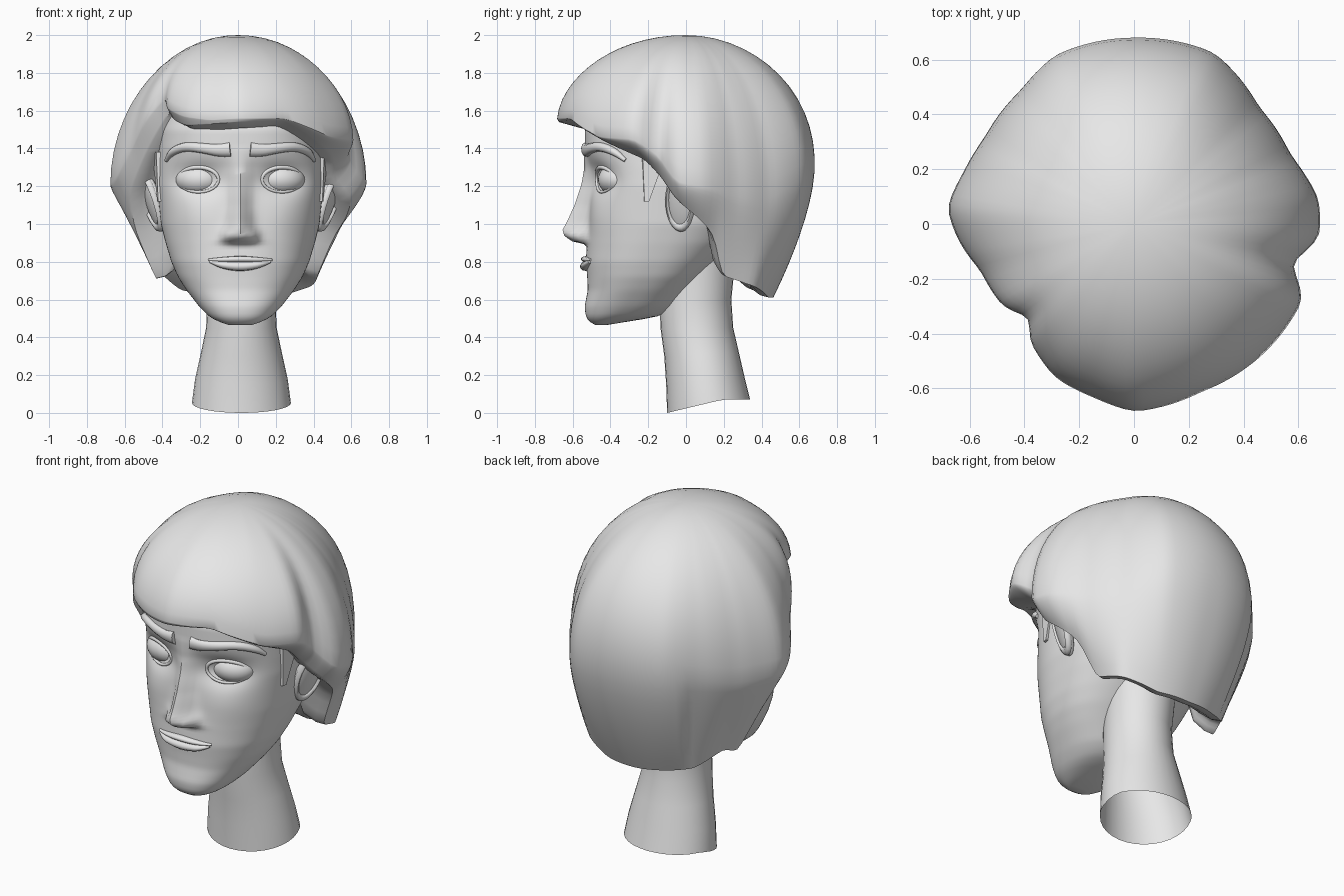
import bpy, bmesh, math
from math import sin, cos, pi, radians, exp
from mathutils import Vector

if "Cube" in bpy.data.objects:
    bpy.data.objects.remove(bpy.data.objects["Cube"])

clay = bpy.data.materials.new("plain_grey")
clay.diffuse_color = (0.8, 0.8, 0.8, 1)
clay.use_nodes = True
clay.node_tree.nodes["Principled BSDF"].inputs["Base Color"].default_value = clay.diffuse_color
XC = 0.012  # middle line of the face


def finish(ob, angle=50):
    ob.data.materials.clear()
    ob.data.materials.append(clay)
    bpy.ops.object.select_all(action='DESELECT')
    ob.select_set(True)
    bpy.context.view_layer.objects.active = ob
    bpy.ops.object.shade_smooth_by_angle(angle=radians(angle))
    return ob


def loft(name, rings, closed=False, angle=50, caps=True):
    """Skin equal-length rings of points, with end caps unless looped or open."""
    bm = bmesh.new()
    vs = [[bm.verts.new(p) for p in ring] for ring in rings]
    n, m = len(vs[0]), len(vs)
    for i in range(m if closed else m - 1):
        a, b = vs[i], vs[(i + 1) % m]
        for j in range(n):
            k = (j + 1) % n
            bm.faces.new((a[j], a[k], b[k], b[j]))
    if caps and not closed:
        bm.faces.new(vs[0])
        bm.faces.new(vs[-1])
    bmesh.ops.remove_doubles(bm, verts=bm.verts, dist=1e-5)
    bmesh.ops.recalc_face_normals(bm, faces=bm.faces)
    me = bpy.data.meshes.new(name)
    bm.to_mesh(me)
    bm.free()
    ob = bpy.data.objects.new(name, me)
    bpy.context.collection.objects.link(ob)
    return finish(ob, angle)


def lerp_rows(rows, t):
    """Linear lookup in rows whose first item is the key."""
    if t <= rows[0][0]:
        return rows[0][1:]
    for a, b in zip(rows, rows[1:]):
        if t <= b[0]:
            k = (t - a[0]) / (b[0] - a[0])
            return [p + (q - p) * k for p, q in zip(a[1:], b[1:])]
    return rows[-1][1:]


def smooth_rows(rows, t, d):
    s = [lerp_rows(rows, t + d * k) for k in (-1, -.5, 0, .5, 1)]
    return [sum(c) / 5 for c in zip(*s)]


# Head: height, half width, front, back, depth of the widest line
HEAD = [(.465, .06, -.48, -.42, -.45), (.48, .11, -.51, -.33, -.42),
        (.51, .165, -.53, -.14, -.36), (.56, .215, -.537, -.06, -.30),
        (.65, .285, -.52, .02, -.24), (.72, .33, -.523, .09, -.20),
        (.80, .365, -.53, .17, -.17), (.90, .395, -.525, .27, -.13),
        (1.0, .42, -.515, .34, -.10), (1.2, .44, -.505, .40, -.10),
        (1.3, .44, -.51, .42, -.10), (1.4, .435, -.535, .42, -.10),
        (1.5, .425, -.535, .42, -.10), (1.6, .39, -.49, .40, -.10),
        (1.75, .28, -.34, .30, -.05)]
# Nose: height, projection, half width
NOSE = [(.89, 0, .08), (.91, .085, .075), (.94, .125, .065), (.97, .135, .06),
        (1.02, .112, .052), (1.1, .08, .045), (1.23, .045, .045),
        (1.32, .025, .05), (1.41, 0, .06)]
N = 2.3
EYE_X, EYE_Z = .22, 1.235


def bump(x, z):
    """Outward relief of nose, nostrils, eye sockets and cheeks."""
    x = abs(x)
    amp, wid = lerp_rows(NOSE, z)
    out = amp * exp(-(x / wid) ** 2)
    out += .04 * exp(-((x - .065) / .028) ** 2 - ((z - .94) / .028) ** 2)
    out -= .055 * exp(-((x - EYE_X) / .12) ** 2 - ((z - EYE_Z) / .075) ** 2)
    out += .012 * exp(-((x - .25) / .13) ** 2 - ((z - 1.03) / .1) ** 2)
    return out


def surf(x, z):
    """Face depth at a point of the front."""
    w, f, b, cy = smooth_rows(HEAD, z, .012)
    u = min(abs(x - XC) / w, .995)
    c = (1 - u ** N) ** (1 / N)
    return cy - (cy - f) * c - bump(x - XC, z) * min(1, c * 1.5)


rings = []
for i in range(85):
    z = .465 + 1.285 * i / 84
    w, f, b, cy = smooth_rows(HEAD, z, .012) if i else HEAD[0][1:]
    ring = []
    for j in range(120):
        a = 2 * pi * j / 120
        s, c = sin(a), cos(a)
        x = w * math.copysign(abs(s) ** (2 / N), s)
        k = abs(c) ** (2 / N)
        y = cy - (cy - f) * k - bump(x, z) * min(1, k * 1.5) if c > 0 else cy + (b - cy) * k
        ring.append((x + XC, y, z))
    rings.append(ring)
loft("head", rings)

# Neck, open at the slanted foot: height, half width, front, back, slant
rings = []
for z, w, f, b, tilt in [(0, .262, -.10, .34, .07), (.15, .245, -.105, .31, .04),
                         (.3, .215, -.115, .28, .02), (.45, .187, -.135, .25, 0),
                         (.6, .18, -.14, .24, 0), (.8, .19, -.12, .26, 0), (.95, .2, -.1, .28, 0)]:
    ring = []
    for j in range(32):
        a = 2 * pi * j / 32
        k = .5 - .5 * cos(a)
        ring.append((.018 + w * sin(a), f + (b - f) * k, z + tilt * min(1, k * 1.5)))
    rings.append(ring)
loft("neck", rings, caps=False)

# Hair: azimuth from the front, widest radius and height, edge radius and height
HAIR = [(0, .685, 1.56, .675, 1.54), (22, .66, 1.56, .64, 1.55),
        (47, .67, 1.46, .58, 1.42), (66, .675, 1.45, .53, 1.34),
        (76, .59, 1.36, .51, 1.24), (86, .68, 1.22, .60, 1.12),
        (98, .68, 1.2, .57, 1.02), (106, .65, 1.18, .53, .94), (114, .625, 1.15, .46, .73),
        (133, .625, 1.13, .53, .67), (155, .69, 1.24, .48, .61),
        (180, .68, 1.28, .46, .61), (205, .68, 1.28, .46, .63),
        (220, .64, 1.25, .47, .65), (240, .63, 1.2, .47, .74),
        (253, .65, 1.2, .45, .70), (265, .685, 1.2, .55, .98),
        (275, .645, 1.25, .57, 1.15), (287, .585, 1.4, .54, 1.3),
        (302, .565, 1.57, .51, 1.47), (312, .51, 1.68, .48, 1.6),
        (318, .57, 1.62, .52, 1.56), (333, .63, 1.57, .60, 1.52), (347, .65, 1.55, .64, 1.53)]
WRAP = [(HAIR[-1][0] - 360, *HAIR[-1][1:])] + HAIR + [(360, *HAIR[0][1:]), (382, *HAIR[1][1:])]
columns = []
for j in range(120):
    deg = j * 3
    a = radians(deg)
    R, zw, re, ze = smooth_rows(WRAP, deg, 2.5)
    R2, zw2 = smooth_rows(WRAP, deg, 20)[:2]
    front = max(0, cos(a))
    power = 1.5 if deg < 215 else 1.15
    prof = []
    for t in range(15):
        # even out the waves towards the crown, fill out the back
        q = t * pi / 28
        k = sin(q) ** 2
        r, h = R2 + (R - R2) * k, zw2 + (zw - zw2) * k
        prof.append((r * sin(q) * (1 - .03 * cos(a) * sin(2 * q)), h + (2 - h) * cos(q)))
    for t in range(1, 9):
        s = t / 8
        prof.append((R - (R - re) * s ** power, zw + (ze - zw) * s))
    # turned-in edge and underside, sloping down to the forehead in front
    prof += [(re - .05 - .07 * front, ze + .012 - .045 * front),
             (re * .75, ze + .06), (.28, max(ze + .12, 1.0))]
    columns.append([(r * sin(a), -r * cos(a), z) for r, z in prof])
loft("hair", list(zip(*columns)), angle=45)


def strip(name, pts, depth, closed=False):
    """Lens-shaped band laid on the face; pts are x, height, half thickness."""
    n = len(pts)
    rings = []
    for i, (x, z, h) in enumerate(pts):
        p = pts[(i - 1) % n] if closed else pts[max(i - 1, 0)]
        q = pts[(i + 1) % n] if closed else pts[min(i + 1, n - 1)]
        e = .006
        nor = Vector(((surf(x + e, z) - surf(x - e, z)) / (2 * e), -1,
                      (surf(x, z + e) - surf(x, z - e)) / (2 * e))).normalized()
        tan = Vector((q[0] - p[0], surf(q[0], q[1]) - surf(p[0], p[1]), q[1] - p[1])).normalized()
        side = nor.cross(tan).normalized()
        o = Vector((x, surf(x, z), z))
        d = depth * min(1, h / .02)
        rings.append([o + side * h * cos(k * pi / 5) + nor * d * sin(k * pi / 5) for k in range(10)])
    return loft(name, rings, closed)


def dense(pts, m):
    rows = [(i, *p) for i, p in enumerate(pts)]
    return [smooth_rows(rows, (len(pts) - 1) * i / m, .4) for i in range(m + 1)]


# Lips
strip("upper_lip", dense([(-.165, .81, .005), (-.08, .811, .014), (XC, .814, .018),
                          (.1, .811, .014), (.19, .81, .005)], 24), .032)
strip("lower_lip", dense([(-.155, .803, .006), (-.08, .783, .022), (XC, .775, .027),
                          (.1, .783, .022), (.18, .803, .006)], 24), .034)

for side, sgn in (("left", -1), ("right", 1)):
    # Eyebrow
    brow = [(.045, 1.395, .038), (.11, 1.388, .034), (.19, 1.40, .027),
            (.29, 1.412, .024), (.36, 1.385, .022), (.395, 1.33, .009)]
    strip(side + "_eyebrow", dense([(XC + sgn * x, z, h) for x, z, h in brow], 24), .022)
    # Eyelids
    ex = XC + sgn * EYE_X
    lid = []
    for k in range(40):
        a = 2 * pi * k / 40
        lid.append((ex + .105 * cos(a), EYE_Z + .066 * sin(a), .008 + .004 * max(0, sin(a))))
    strip(side + "_eyelids", lid, .022, True)
    # Eyeball
    bpy.ops.mesh.primitive_uv_sphere_add(segments=32, ring_count=18, location=(ex, -.365, EYE_Z),
                                         rotation=(0, 0, sgn * radians(17)))
    eye = bpy.context.object
    eye.name, eye.scale = side + "_eye", (.125, .098, .085)
    finish(eye)
    # Ear shell and rim, leaning outward at the top and back
    turn = (radians(-8), sgn * radians(17), -sgn * radians(24))
    bpy.ops.mesh.primitive_uv_sphere_add(segments=20, ring_count=12, rotation=turn,
                                         location=(XC + sgn * .458, -.03, 1.12))
    ear = bpy.context.object
    ear.name, ear.scale = side + "_ear", (.035, .08, .17)
    finish(ear)
    bpy.ops.mesh.primitive_torus_add(major_radius=1, minor_radius=.17, major_segments=28,
                                     minor_segments=8, location=(XC + sgn * .475, -.03, 1.125))
    rim = bpy.context.object
    rim.name = side + "_ear_rim"
    for v in rim.data.vertices:  # stand the ring upright
        x, y, z = v.co
        v.co = (z * .12, x * .072, y * .15)
    rim.rotation_euler = turn
    finish(rim)
    # Sideburn
    top = [(.36, -.25), (.36, -.1), (.465, -.1), (.445, -.23)]
    low = [(.40, -.225), (.40, -.195), (.440, -.195), (.435, -.22)]
    loft(side + "_sideburn", [[(XC + sgn * x, y, z) for x, y in sec]
                              for sec, z in ((top, 1.38), (low, 1.12))], angle=30)
